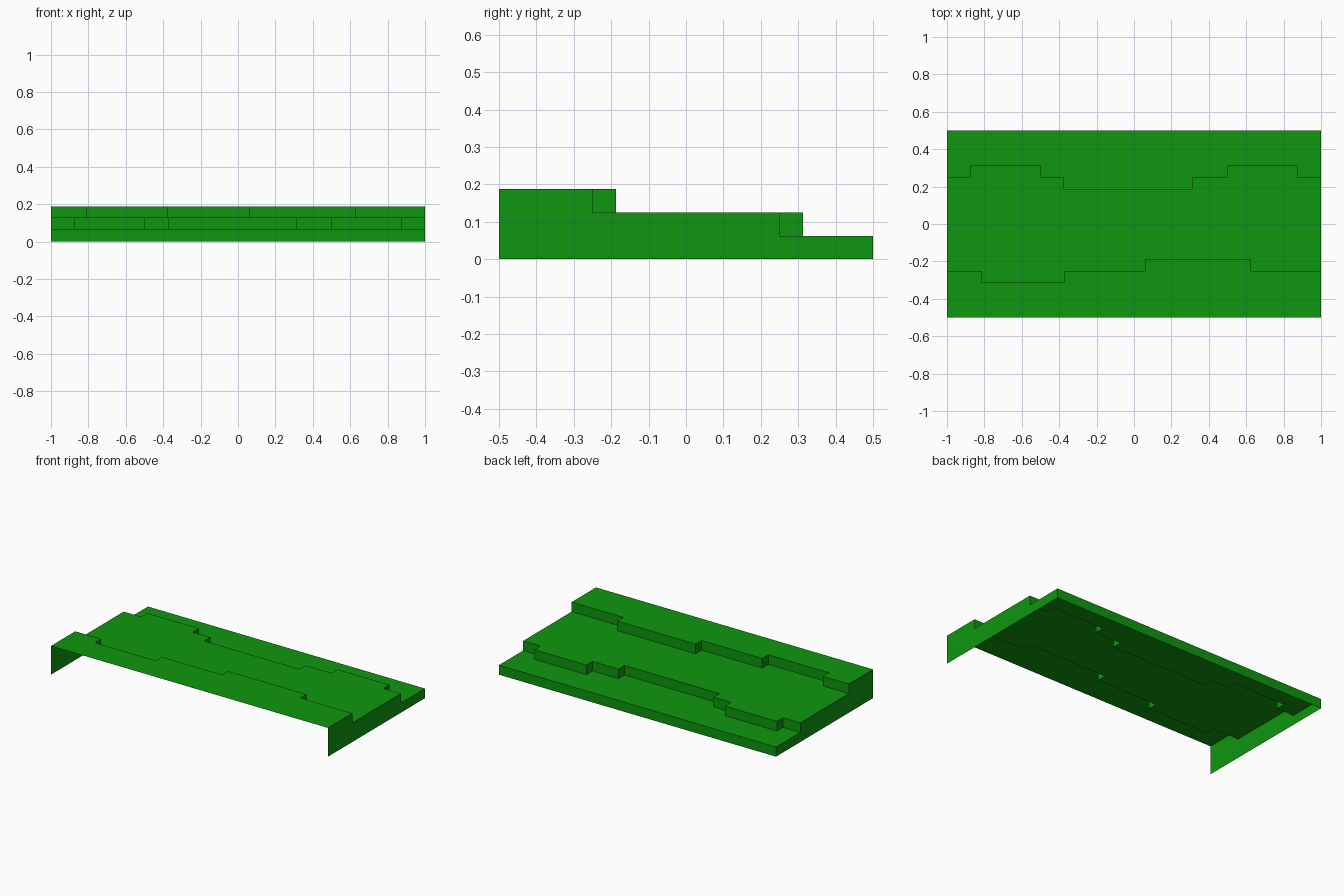
import bpy
import bmesh

if "Cube" in bpy.data.objects:
    bpy.data.objects.remove(bpy.data.objects["Cube"])

H = 1 / 16  # height of one terrace

green = bpy.data.materials.new("grass green")
green.diffuse_color = (0.0045, 0.305, 0.0045, 1)
green.use_nodes = True
green.node_tree.nodes["Principled BSDF"].inputs["Base Color"].default_value = green.diffuse_color


def make_object(name, faces):
    """Build an open shell from lists of corner points, one per face."""
    bm = bmesh.new()
    for pts in faces:
        bm.faces.new([bm.verts.new(p) for p in pts])
    bmesh.ops.remove_doubles(bm, verts=bm.verts, dist=1e-5)
    mesh = bpy.data.meshes.new(name)
    bm.to_mesh(mesh)
    bm.free()
    mesh.materials.append(green)
    obj = bpy.data.objects.new(name, mesh)
    bpy.context.collection.objects.link(obj)


def stepped_line(base, jogs):
    """Left-to-right outline: jogs are (x, offset), in sixteenths of a unit."""
    pts, y = [(-1, base)], base
    for x, off in jogs:
        pts.append((x * H, y))
        y = base + off * H
        pts.append((x * H, y))
    return pts + [(1, y)]


def tread(front, back, z):
    return [(x, y, z) for x, y in front + back[::-1]]


def riser(line, z):
    return [[(b[0], b[1], z), (a[0], a[1], z), (a[0], a[1], z + H), (b[0], b[1], z + H)]
            for a, b in zip(line, line[1:])]


# Terrace outlines seen from above
front = stepped_line(-0.5, [])
upper = stepped_line(-0.25, [(-13, -1), (-6, 0), (1, 1), (10, 0)])
lower = stepped_line(0.25, [(-14, 1), (-8, 0), (-6, -1), (5, 0), (8, 1), (14, 0)])
back = stepped_line(0.5, [])

# Flat terraces
make_object("top_terrace", [tread(front, upper, 3 * H)])
make_object("middle_terrace", [tread(upper, lower, 2 * H)])
make_object("bottom_terrace", [tread(lower, back, H)])

# Vertical steps facing the back; front and underside stay open
make_object("upper_step", riser(upper, 2 * H))
make_object("lower_step", riser(lower, H))
make_object("back_wall", riser(back, 0))

# Stepped end walls
profile = [(-0.5, 0), (0.5, 0), (0.5, H), (0.25, H), (0.25, 2 * H),
           (-0.25, 2 * H), (-0.25, 3 * H), (-0.5, 3 * H)]
make_object("right_wall", [[(1, y, z) for y, z in profile]])
make_object("left_wall", [[(-1, y, z) for y, z in profile[::-1]]])
